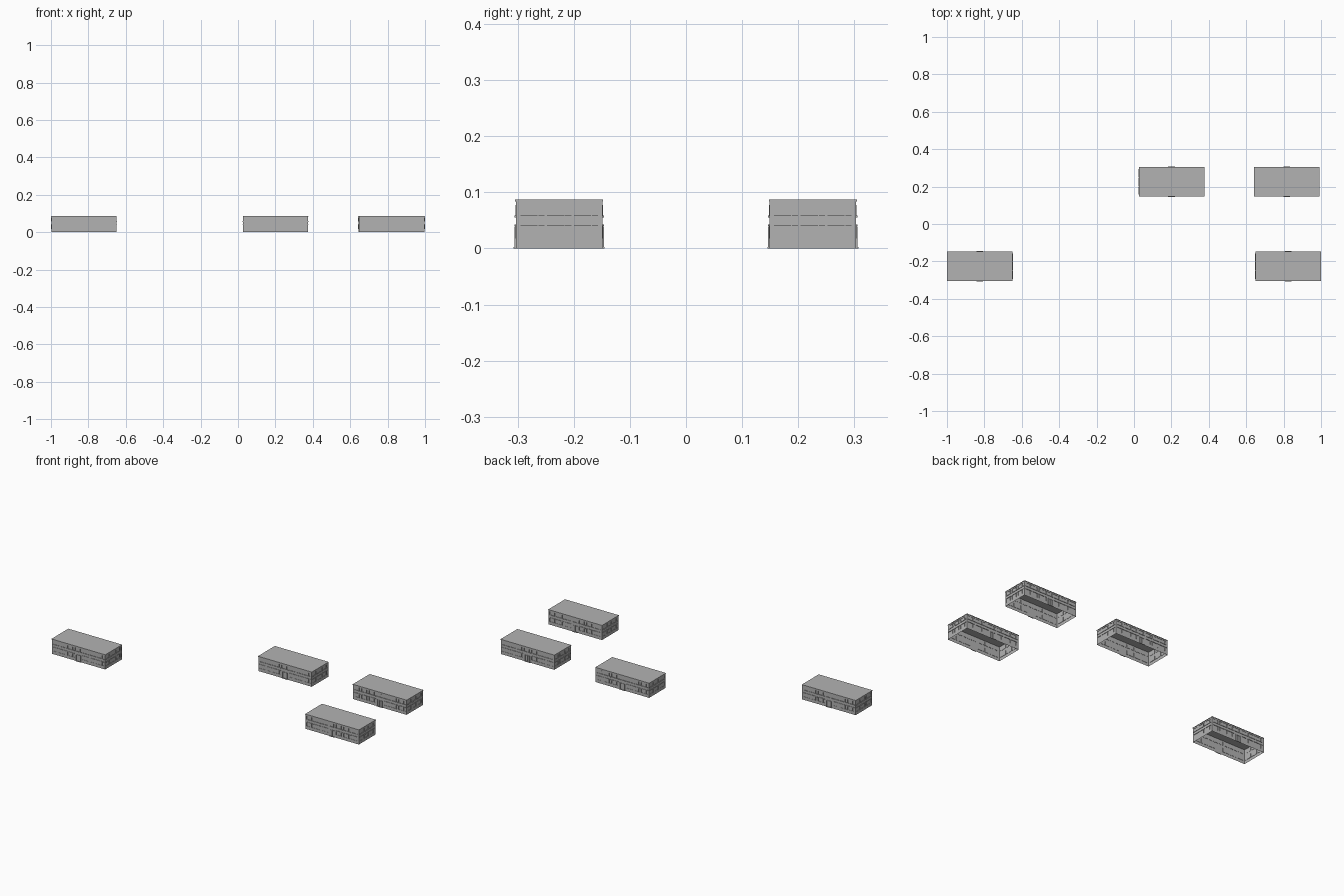
import bpy, bmesh
from mathutils import Matrix, Vector
from math import pi

if "Cube" in bpy.data.objects:
    bpy.data.objects.remove(bpy.data.objects["Cube"])

L, W, H = 0.347, 0.154, 0.084          # wall length, width, height
SITES = [(-0.824, -0.226), (0.201, 0.226), (0.817, 0.226), (0.824, -0.226)]
LOW, HIGH = (0.018, 0.041), (0.057, 0.077)
REC = 0.0015                           # window recess
DOOR_W, DOOR_H = 0.032, 0.039

# each side: rotation, distance from centre, wall length, window count, has door
SIDES = [(0, W / 2, L, 7, True), (pi / 2, L / 2, W, 3, False),
         (pi, W / 2, L, 7, True), (3 * pi / 2, L / 2, W, 3, False)]


def side_matrix(rot, dist):
    # local frame: x along the wall, -y outwards, z up
    return Matrix.Rotation(rot, 4, 'Z') @ Matrix.Translation((0, -dist, 0))


def box(bm, m, x, y, z):
    size = [b - a for a, b in (x, y, z)]
    mid = Vector([(a + b) / 2 for a, b in (x, y, z)])
    bmesh.ops.create_cube(bm, size=1, matrix=m @ Matrix.Translation(mid)
                          @ Matrix.Diagonal((*size, 1)))


def quad(bm, m, pts):
    bm.faces.new([bm.verts.new(m @ Vector(p)) for p in pts])


def bays(length, n):
    pitch = (length - 0.011) / n
    half = pitch / 2 - 0.0022
    mids = [(i - (n - 1) / 2) * pitch for i in range(n)]
    return [(c - half, c + half) for c in mids]


def recess(bm, m, x, z):
    # sunken pane with four reveals
    rim = [(x[0], 0, z[0]), (x[1], 0, z[0]), (x[1], 0, z[1]), (x[0], 0, z[1])]
    back = [(p[0], REC, p[2]) for p in rim]
    quad(bm, m, back)
    for i in range(4):
        j = (i + 1) % 4
        quad(bm, m, [rim[i], rim[j], back[j], back[i]])


walls, frames, sills, doors, steps, roof = [bmesh.new() for _ in range(6)]

for rot, dist, length, n, has_door in SIDES:
    m = side_matrix(rot, dist)
    wins = bays(length, n)
    xs = [-length / 2] + [v for w in wins for v in w] + [length / 2]
    zs = [0, *LOW, *HIGH, H]
    for i in range(len(xs) - 1):
        for k in range(5):
            x, z = (xs[i], xs[i + 1]), (zs[k], zs[k + 1])
            is_door_bay = has_door and i == n and k == 1
            if i % 2 and k % 2 and not is_door_bay:
                recess(walls, m, x, z)
            else:
                quad(walls, m, [(x[0], 0, z[0]), (x[1], 0, z[0]),
                                (x[1], 0, z[1]), (x[0], 0, z[1])])
    for b, (x0, x1) in enumerate(wins):
        door_bay = has_door and b == n // 2
        # off-centre mullions
        mx = x0 + (x1 - x0) * 0.73
        for z in ([HIGH] if door_bay else [LOW, HIGH]):
            box(frames, m, (mx - 0.0008, mx + 0.0008), (-0.001, REC), z)
        # ledges framing the panel between the floors
        for z in ([HIGH[0]] if door_bay else [LOW[1], HIGH[0]]):
            box(sills, m, (x0, x1), (-0.0025, 0.0005), (z - 0.0015, z + 0.0015))
    if has_door:
        # double door: posts, lintel, leaves and entrance step
        h = DOOR_W / 2
        for s in (-1, 0, 1):
            c = s * (h - 0.0015)
            box(doors, m, (c - 0.0015, c + 0.0015), (-0.003, 0), (0.0025, DOOR_H))
        box(doors, m, (-h, h), (-0.0025, 0), (DOOR_H - 0.002, DOOR_H - 0.0002))
        for s in (-1, 1):
            a, b = sorted((s * 0.002, s * (h - 0.0035)))
            box(doors, m, (a, b), (-0.0006, 0), (0.003, DOOR_H - 0.003))
        box(steps, m, (-h - 0.002, h + 0.002), (-0.004, 0), (0, 0.0025))

# thin roof slab with a slight overhang
box(roof, Matrix(), (-L / 2 - 0.0015, L / 2 + 0.0015),
    (-W / 2 - 0.0015, W / 2 + 0.0015), (H, H + 0.003))

# dark concrete grey
concrete = bpy.data.materials.new("dark_concrete")
concrete.diffuse_color = (0.45, 0.45, 0.45, 1)
concrete.use_nodes = True
concrete.node_tree.nodes["Principled BSDF"].inputs["Base Color"].default_value = concrete.diffuse_color

# shared meshes placed on the four plots
for name, bm in [("walls", walls), ("window_mullions", frames),
                 ("window_ledges", sills), ("double_doors", doors),
                 ("entrance_steps", steps), ("flat_roof", roof)]:
    bmesh.ops.remove_doubles(bm, verts=bm.verts, dist=1e-6)
    bmesh.ops.recalc_face_normals(bm, faces=bm.faces)
    mesh = bpy.data.meshes.new(name)
    bm.to_mesh(mesh)
    bm.free()
    mesh.materials.append(concrete)
    for i, (x, y) in enumerate(SITES, 1):
        ob = bpy.data.objects.new(f"building_{i}_{name}", mesh)
        ob.location = (x, y, 0)
        bpy.context.collection.objects.link(ob)
